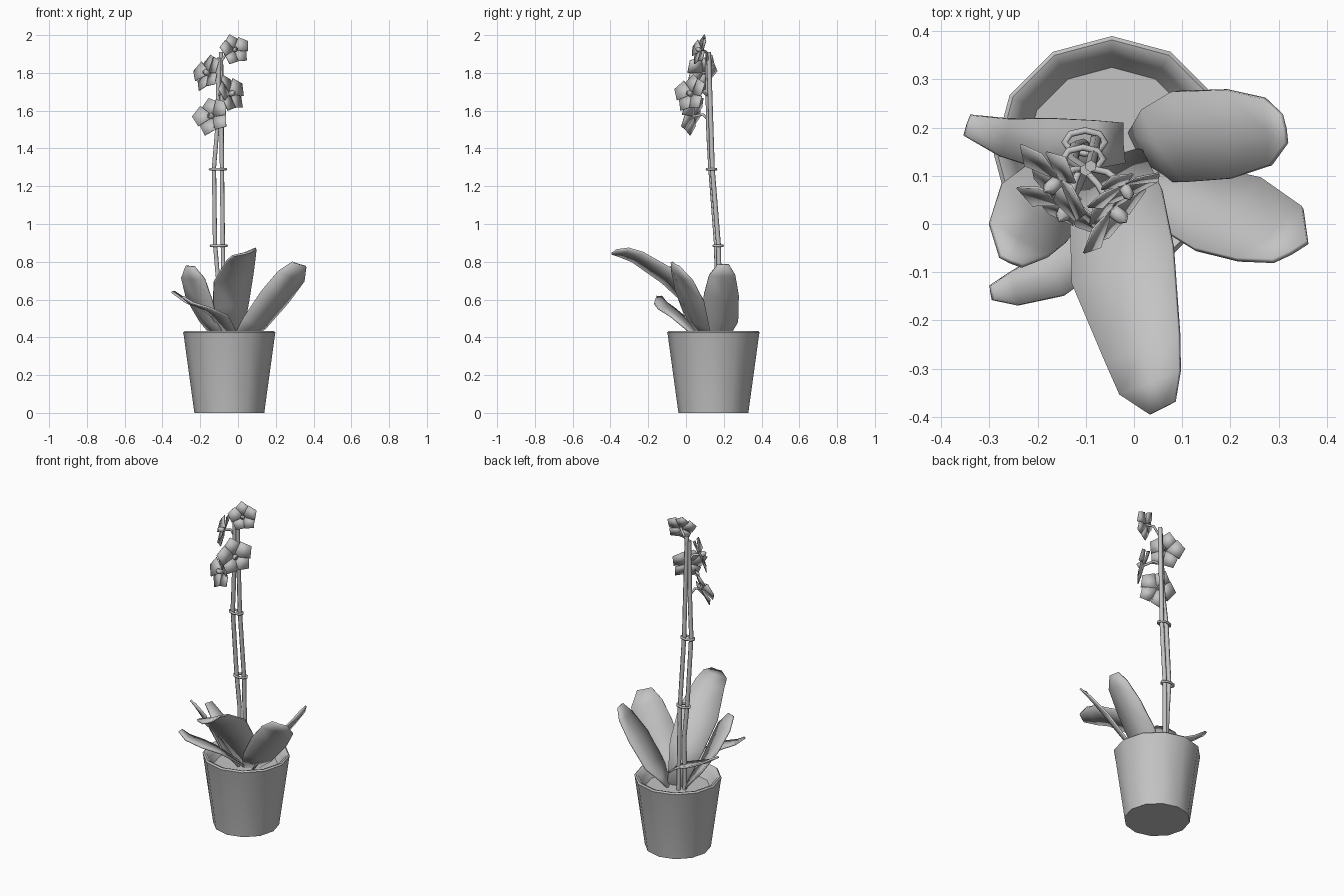
import bpy, bmesh, math
from mathutils import Vector, Quaternion

cube = bpy.data.objects.get("Cube")
if cube:
    bpy.data.objects.remove(cube)

grey = bpy.data.materials.new("plain_grey")
grey.use_nodes = True
colour = (0.55, 0.55, 0.55, 1)
grey.diffuse_color = colour
grey.node_tree.nodes["Principled BSDF"].inputs["Base Color"].default_value = colour


def add(name, data):
    ob = bpy.data.objects.new(name, data)
    bpy.context.collection.objects.link(ob)
    data.materials.append(grey)
    return ob


def add_bmesh(name, bm, angle=40):
    bmesh.ops.recalc_face_normals(bm, faces=bm.faces)
    me = bpy.data.meshes.new(name)
    bm.to_mesh(me)
    bm.free()
    ob = add(name, me)
    bpy.ops.object.select_all(action='DESELECT')
    ob.select_set(True)
    bpy.context.view_layer.objects.active = ob
    bpy.ops.object.shade_smooth_by_angle(angle=math.radians(angle))
    return ob


def tube(name, points, radius):
    cu = bpy.data.curves.new(name, 'CURVE')
    cu.dimensions = '3D'
    cu.bevel_depth = radius
    cu.bevel_resolution = 1
    cu.use_fill_caps = True
    sp = cu.splines.new('POLY')
    sp.points.add(len(points) - 1)
    for p, co in zip(sp.points, points):
        p.co = (*co, 1)
    return add(name, cu)


# Pot: twelve-sided turned profile (radius, height), ending at the soil
PROFILE = [(0.185, 0), (0.242, 0.415), (0.245, 0.425), (0.237, 0.433),
           (0.222, 0.428), (0.205, 0.4), (0.18, 0.365)]
SIDES = 12
bm = bmesh.new()
rings = []
for r, z in PROFILE:
    rings.append([bm.verts.new((-0.046 + r * math.sin(2 * math.pi * i / SIDES),
                                0.145 + r * math.cos(2 * math.pi * i / SIDES), z))
                  for i in range(SIDES)])
for a, b in zip(rings, rings[1:]):
    for i in range(SIDES):
        j = (i + 1) % SIDES
        bm.faces.new((a[i], a[j], b[j], b[i]))
bm.faces.new(rings[0])
bm.faces.new(rings[-1])
add_bmesh("pot", bm, 50)


# Leaves: a slightly folded strip along a midline, with a width at each point
def leaf(name, spine, widths, roll=0.0, fold=0.04):
    pts = [Vector(p) for p in spine]
    bm = bmesh.new()
    rows = []
    for i, (p, w) in enumerate(zip(pts, widths)):
        t = (pts[min(i + 1, len(pts) - 1)] - pts[max(i - 1, 0)]).normalized()
        side = t.cross(Vector((0, 0, 1))).normalized()
        side.rotate(Quaternion(t, roll))
        lift = side.cross(t) * w * fold
        rows.append([bm.verts.new(p + side * w * s / 2 + lift * abs(s))
                     for s in (-1, 0, 1)])
    for a, b in zip(rows, rows[1:]):
        for k in range(2):
            bm.faces.new((a[k], a[k + 1], b[k + 1], b[k]))
    ob = add_bmesh(name, bm, 60)
    mod = ob.modifiers.new("thickness", 'SOLIDIFY')
    mod.thickness = 0.011
    mod.offset = 0


leaf("front_leaf",
     [(-0.03, 0.14, 0.36), (-0.035, 0.04, 0.57), (-0.02, -0.09, 0.71),
      (0.02, -0.26, 0.82), (0.035, -0.33, 0.845), (0.06, -0.382, 0.85)],
     [0.1, 0.2, 0.23, 0.17, 0.14, 0.06], roll=0.3)
leaf("left_front_leaf",
     [(-0.01, 0.12, 0.36), (0.09, 0.06, 0.47), (0.2, 0.015, 0.61),
      (0.285, -0.025, 0.72), (0.325, -0.06, 0.785)],
     [0.08, 0.17, 0.21, 0.18, 0.085], roll=-0.45)
leaf("left_back_leaf",
     [(0.01, 0.15, 0.36), (0.05, 0.165, 0.42), (0.1, 0.182, 0.48),
      (0.2, 0.187, 0.62), (0.28, 0.192, 0.725), (0.312, 0.198, 0.785)],
     [0.09, 0.16, 0.19, 0.185, 0.14, 0.06])
leaf("right_middle_leaf",
     [(-0.08, 0.13, 0.36), (-0.16, 0.07, 0.48), (-0.21, 0.02, 0.6),
      (-0.24, -0.035, 0.71), (-0.255, -0.078, 0.775)],
     [0.08, 0.16, 0.18, 0.14, 0.05], roll=-0.1)
leaf("right_front_leaf",
     [(-0.03, 0.07, 0.4), (-0.1, -0.05, 0.51), (-0.17, -0.105, 0.55),
      (-0.25, -0.135, 0.58), (-0.295, -0.142, 0.615)],
     [0.08, 0.11, 0.1, 0.07, 0.03])
leaf("right_back_leaf",
     [(-0.025, 0.168, 0.465), (-0.08, 0.165, 0.505), (-0.18, 0.165, 0.54),
      (-0.27, 0.18, 0.585), (-0.345, 0.205, 0.64)],
     [0.085, 0.1, 0.11, 0.08, 0.045])

# Flower stem and support stick
tube("flower_stem",
     [(-0.1, 0.155, 0.36), (-0.105, 0.165, 0.7), (-0.122, 0.16, 0.9),
      (-0.127, 0.13, 1.3), (-0.112, 0.12, 1.48), (-0.1, 0.112, 1.88)], 0.0125)
tube("support_stick",
     [(-0.075, 0.18, 0.36), (-0.08, 0.173, 0.88), (-0.085, 0.14, 1.29),
      (-0.09, 0.12, 1.91)], 0.0125)

# Clips holding stem and stick together
for n, (x, y, z) in enumerate([(-0.102, 0.17, 0.885), (-0.106, 0.135, 1.29)]):
    loop = [(x + 0.042 * math.cos(a), y + 0.024 * math.sin(a), z)
            for a in [k * math.pi / 4 for k in range(8)]]
    tube(f"clip_{n + 1}", loop, 0.007).data.splines[0].use_cyclic_u = True


# Flowers: five angular petals around a small lip, the side petals cupped forward
def flower(name, centre, facing, size, spin):
    c = Vector(centre)
    q = Vector(facing).normalized().to_track_quat('Z', 'Y')
    bm = bmesh.new()
    for k in range(5):
        lateral = k in (1, 4)
        wide = 1.15 if lateral else 0.95
        cup = 0.22 if lateral else 0.02
        turn = Quaternion((0, 0, 1), spin + k * math.tau / 5)

        def vert(x, y, z):
            v = Vector((x * wide, y, z + cup * y)) * size
            return bm.verts.new(c + q @ (turn @ v))

        base, tip = vert(0, 0.05, 0), vert(0, 1.03, 0)
        for s in (-1, 1):
            inner, outer = vert(s * 0.13, 0.15, 0.02), vert(s * 0.46, 0.64, 0.06)
            bm.faces.new((base, inner, outer, tip))
    bmesh.ops.remove_doubles(bm, verts=bm.verts, dist=0.0005)
    ob = add_bmesh(name, bm, 25)
    mod = ob.modifiers.new("thickness", 'SOLIDIFY')
    mod.thickness = 0.004

    lip = bmesh.new()
    bmesh.ops.create_icosphere(lip, subdivisions=1, radius=size * 0.17)
    for v in lip.verts:
        v.co.z *= 1.4
        v.co = c + q @ (v.co + Vector((0, -0.04, 0.16)) * size)
    add_bmesh(name + "_lip", lip)


FLOWERS = [
    ("top_flower", (-0.02, 0.08, 1.922), (0.4, -1, 0.35), 0.085, 0.2, (-0.09, 0.115, 1.86)),
    ("right_flower", (-0.155, 0.09, 1.8), (-0.8, -0.6, 0.4), 0.105, 0.3, (-0.1, 0.115, 1.76)),
    ("left_flower", (-0.045, 0.03, 1.69), (0.75, -0.65, 0.35), 0.105, 0.15, (-0.105, 0.115, 1.68)),
    ("lower_flower", (-0.135, 0.04, 1.57), (-0.5, -0.85, 0.35), 0.108, 0.4, (-0.11, 0.12, 1.55)),
]
for name, centre, facing, size, spin, root in FLOWERS:
    flower(name, centre, facing, size, spin)
    mid = (Vector(centre) + Vector(root)) / 2 + Vector((0, 0.01, 0.02))
    tube(name + "_stalk", [root, tuple(mid), centre], 0.007)
